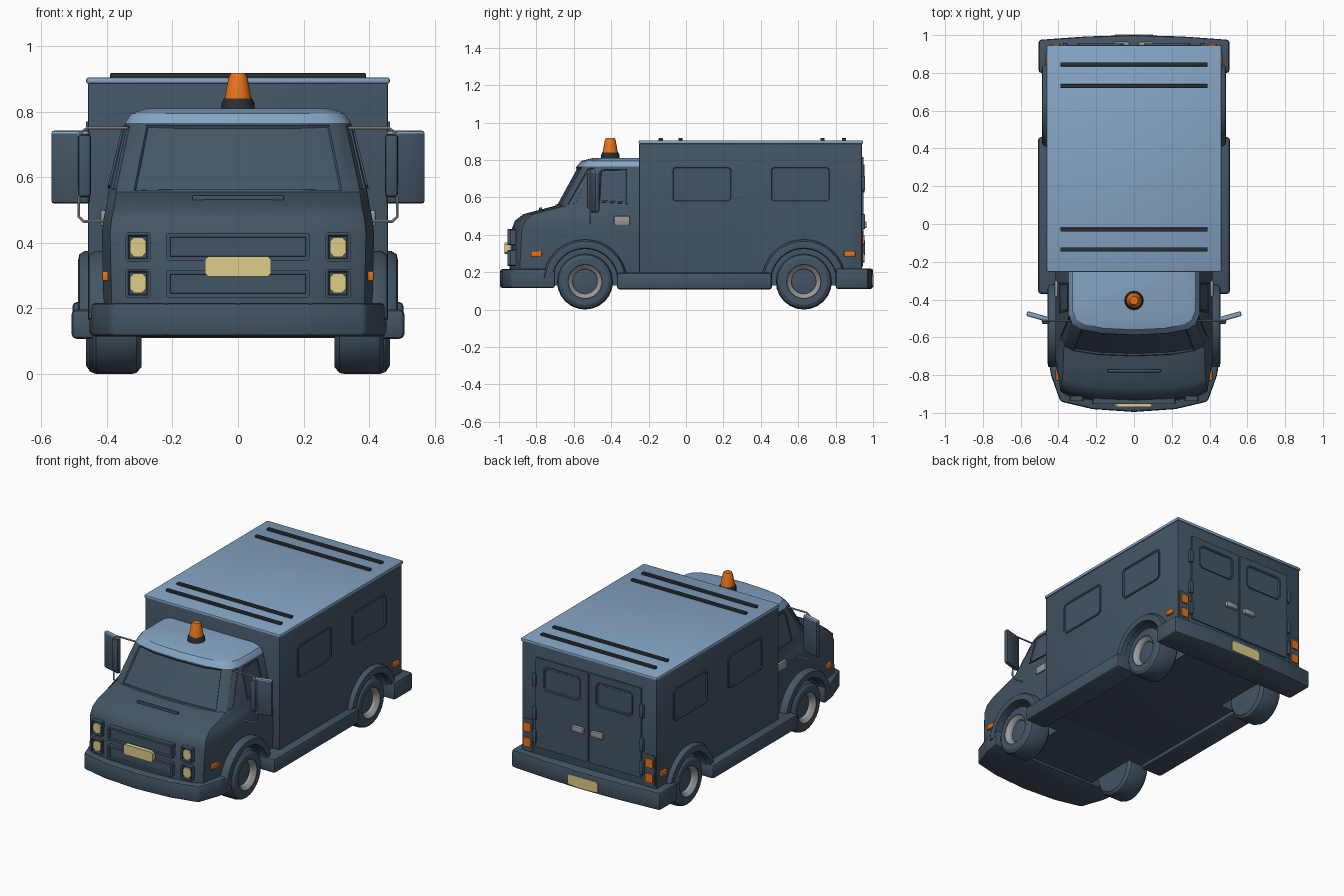
import bpy, bmesh, math
from mathutils import Vector, Matrix

if "Cube" in bpy.data.objects:
    bpy.data.objects.remove(bpy.data.objects["Cube"])


def material(name, col):
    m = bpy.data.materials.new(name)
    m.diffuse_color = (*col, 1)
    m.use_nodes = True
    m.node_tree.nodes["Principled BSDF"].inputs["Base Color"].default_value = m.diffuse_color
    return m


DARK = material("dark_slate", (0.056, 0.090, 0.128))
LIGHT = material("light_blue", (0.235, 0.375, 0.55))
ORANGE = material("orange", (0.80, 0.17, 0.01))
CREAM = material("cream", (0.73, 0.61, 0.25))
GREY = material("grey", (0.32, 0.32, 0.32))
BLACK = material("charcoal", (0.022, 0.028, 0.034))


def finish(name, bm, *mats):
    bmesh.ops.recalc_face_normals(bm, faces=bm.faces)
    me = bpy.data.meshes.new(name)
    bm.to_mesh(me)
    bm.free()
    for m in mats:
        me.materials.append(m)
    ob = bpy.data.objects.new(name, me)
    bpy.context.collection.objects.link(ob)
    return ob


def bevel(bm, edges, w, seg=2):
    if w:
        bmesh.ops.bevel(bm, geom=list(edges), offset=w, segments=seg, affect='EDGES', profile=0.5)


def box(name, lo, hi, mat, w=0.0, turn=0.0):
    bm = bmesh.new()
    lo, hi = Vector(lo), Vector(hi)
    bmesh.ops.create_cube(bm, size=1, matrix=Matrix.Translation((lo + hi) / 2)
                          @ Matrix.Rotation(turn, 4, 'Z') @ Matrix.Diagonal((*(hi - lo), 1)))
    bevel(bm, bm.edges, w)
    return finish(name, bm, mat)


def slab(name, pts, z0, z1, mat, w):
    bm = bmesh.new()
    f = bm.faces.new([bm.verts.new((x, y, z0)) for x, y in pts])
    r = bmesh.ops.extrude_face_region(bm, geom=[f])
    for v in r['geom']:
        if isinstance(v, bmesh.types.BMVert):
            v.co.z = z1
    bevel(bm, bm.edges, w)
    return finish(name, bm, mat)


def rect(o, u, v, w, h, c=0.015):
    # chamfered rectangle, u x v points outward
    o, u, v = Vector(o), Vector(u), Vector(v)
    a, b = w / 2, h / 2
    pts = [(-a + c, -b), (a - c, -b), (a, -b + c), (a, b - c),
           (a - c, b), (-a + c, b), (-a, b - c), (-a, -b + c)]
    return [o + u * p + v * q for p, q in pts]


def plate(name, pts, thick, mat, frame=0.0, depth=0.7):
    # raised plate; with a frame width its middle is sunk back in
    bm = bmesh.new()
    f = bm.faces.new([bm.verts.new(p) for p in pts])
    f.normal_update()
    n = f.normal.copy()
    top = bmesh.ops.extrude_face_region(bm, geom=[f])['geom']
    bmesh.ops.translate(bm, vec=n * thick, verts=[v for v in top if isinstance(v, bmesh.types.BMVert)])
    if frame:
        face = [g for g in top if isinstance(g, bmesh.types.BMFace)]
        bmesh.ops.inset_region(bm, faces=face, thickness=frame)
        bmesh.ops.inset_region(bm, faces=face, thickness=0.004)
        bmesh.ops.translate(bm, vec=-n * thick * depth, verts=list(face[0].verts))
    return finish(name, bm, mat)


def lathe(name, prof, origin, axis, mats, rule=None, n=24):
    # prof holds (distance along axis, radius)
    bm = bmesh.new()
    rings = []
    for d, r in prof:
        ring = []
        for i in range(n):
            a = 2 * math.pi * i / n
            p, q = r * math.cos(a), r * math.sin(a)
            ring.append(bm.verts.new(Vector((d, p, q) if axis == 'X' else (p, q, d)) + Vector(origin)))
        rings.append(ring)
    for k in range(len(rings) - 1):
        for i in range(n):
            j = (i + 1) % n
            f = bm.faces.new((rings[k][i], rings[k][j], rings[k + 1][j], rings[k + 1][i]))
            f.material_index = rule(k) if rule else 0
    bm.faces.new(rings[0])
    bm.faces.new(rings[-1])
    return finish(name, bm, *mats)


def tube(name, pts, r, mat):
    cu = bpy.data.curves.new(name, 'CURVE')
    cu.dimensions = '3D'
    cu.bevel_depth, cu.bevel_resolution = r, 1
    cu.use_fill_caps = True
    sp = cu.splines.new('POLY')
    sp.points.add(len(pts) - 1)
    for p, q in zip(sp.points, pts):
        p.co = (*q, 1)
    cu.materials.append(mat)
    bpy.context.collection.objects.link(bpy.data.objects.new(name, cu))


# cab: horizontal rings (height, front y, half width, front corner length)
levels = [(.13, -.935, .40, .20), (.20, -.945, .41, .20), (.43, -.932, .415, .20), (.475, -.915, .41, .19),
          (.51, -.87, .402, .17), (.555, -.70, .395, .11), (.765, -.585, .345, .11),
          (.795, -.56, .325, .10), (.81, -.50, .28, .10)]
bm = bmesh.new()
rings = []
for z, yf, hw, t in levels:
    half = [(.5 * hw, yf + .008), (.82 * hw, yf + .03), (.94 * hw, yf + .055), (hw, yf + t), (hw, -.24)]
    pts = [(-x, y) for x, y in reversed(half)] + [(0, yf)] + half
    rings.append([bm.verts.new((x, y, z)) for x, y in pts])
glass, quarter = [], []
for k in range(len(rings) - 1):
    a, b = rings[k], rings[k + 1]
    for i in range(11):
        j = (i + 1) % 11
        f = bm.faces.new((a[i], a[j], b[j], b[i]))
        f.material_index = 1 if k >= 6 else 0
        if k == 5 and 3 <= i <= 6:
            glass.append(f)
        if k == 5 and i in (1, 8):
            quarter.append(f)
bm.faces.new(rings[0])
bm.faces.new(rings[-1]).material_index = 1
bmesh.ops.recalc_face_normals(bm, faces=bm.faces)
bmesh.ops.inset_region(bm, faces=glass, thickness=.008)
bmesh.ops.inset_region(bm, faces=glass, thickness=.006, depth=-.008)
for f in quarter:
    bmesh.ops.inset_region(bm, faces=[f], thickness=.014)
    bmesh.ops.inset_region(bm, faces=[f], thickness=.004, depth=-.005)
cab = finish("cab", bm, DARK, LIGHT)

# cargo box and roof
cargo = box("cargo_box", (-.457, -.25, .13), (.457, .94, .89), DARK, .006)
box("cargo_roof", (-.463, -.253, .885), (.463, .946, .905), LIGHT, .007)
for y in (-.135, -.03, .73, .845):
    box("roof_bar", (-.39, y - .011, .90), (.39, y + .011, .918), BLACK, .004)

# wheel arches cut, wheels and flares
for wy, out, fl, base in ((-.54, .445, .458, .37), (.63, .463, .488, .43)):
    for s in (-1, 1):
        cutter = lathe("arch_cutter", [(s * .27, .175), (s * .62, .175)], (0, wy, .15), 'X', [DARK])
        cutter.hide_render = True
        for body in (cab, cargo):
            mod = body.modifiers.new("arch", 'BOOLEAN')
            mod.operation, mod.solver, mod.object = 'DIFFERENCE', 'EXACT', cutter
            dg = bpy.context.evaluated_depsgraph_get()
            me = bpy.data.meshes.new_from_object(body.evaluated_get(dg))
            body.modifiers.clear()
            body.data = me
        bpy.data.objects.remove(cutter)
        prof = [(-.15, .10), (-.15, .13), (-.135, .147), (-.12, .15), (-.03, .15), (-.012, .143), (0, .125),
                (0, .092), (-.004, .088), (-.02, .07), (-.035, .066), (-.03, .03)]
        lathe("wheel", [(s * d, r) for d, r in prof], (s * out, wy, .15), 'X', [DARK, GREY],
              lambda k: 1 if k in (8, 9) else 0)
        # flare: profile swept around the arch
        bm = bmesh.new()
        sec = [(base, .225), (fl - .02, .225), (fl - .004, .215), (fl, .195), (fl - .004, .178), (base, .174)]
        arcs = []
        for i in range(17):
            a = math.radians(5 + 170 * i / 16)
            arcs.append([bm.verts.new((s * x, wy + r * math.cos(a), .15 + r * math.sin(a))) for x, r in sec])
        for p, q in zip(arcs, arcs[1:]):
            for i in range(6):
                j = (i + 1) % 6
                bm.faces.new((p[i], p[j], q[j], q[i]))
        bm.faces.new(arcs[0])
        bm.faces.new(arcs[-1])
        finish("wheel_flare", bm, DARK)

# bumpers
front = [(.455, -.70), (.44, -.80), (.39, -.94), (.22, -.98), (0, -.995)]
slab("front_bumper", front + [(-x, y) for x, y in reversed(front[:-1])], .115, .217, DARK, .014)
rear = [(.505, .80), (.505, .975), (.25, .993), (0, 1.0)]
slab("rear_bumper", rear + [(-x, y) for x, y in reversed(rear[:-1])], .11, .22, DARK, .014)
plate("rear_plate", rect((0, .996, .155), (-1, 0, 0), (0, 0, 1), .2, .065, .01), .006, CREAM)

# grille, front plate, bonnet vent
X, Y, Z = (1, 0, 0), (0, 1, 0), (0, 0, 1)
for z in (.388, .275):
    plate("grille", rect((0, -.92, z), X, Z, .44, .085, .006), .034, DARK, .014, .35)
plate("front_plate", rect((0, -.945, .328), X, Z, .2, .062, .01), .025, CREAM)
box("bonnet_vent", (-.14, -.785, .528), (.14, -.77, .546), DARK, .004)

# beacon
lathe("beacon_base", [(.80, .05), (.825, .05), (.84, .043)], (0, -.405, 0), 'Z', [BLACK], n=16)
lathe("beacon", [(.84, .041), (.905, .029), (.918, .022)], (0, -.405, 0), 'Z', [ORANGE], n=16)

for s in (-1, 1):
    u = (0, s, 0)
    # side skirt
    x0, x1 = sorted((s * .36, s * .508))
    box("side_skirt", (x0, -.37, .107), (x1, .46, .197), DARK, .016)
    # cargo side windows
    for y in (.085, .612):
        plate("side_window", rect((s * .456, y, .67), u, Z, .33, .2, .018), .008, DARK, .01)
    # cab door window, following the slope of the cab side
    pts = [(s * (.395 - (z - .555) * .238), y, z) for y, z in
           ((-.47, .575), (-.31, .565), (-.31, .755), (-.45, .755), (-.465, .74))]
    plate("door_window", pts if s > 0 else pts[::-1], .006, DARK, .01)
    x0, x1 = sorted((s * .40, s * .42))
    box("door_handle", (x0, -.385, .452), (x1, -.30, .5), GREY, .005)
    # marker lights
    for x, y in ((.403, -.80), (.458, .875)):
        box("marker_light", (s * x - .012, y - .03, .283), (s * x + .012, y + .03, .314), ORANGE, .006)
    # headlights
    for z in (.387, .277):
        plate("headlight_housing", rect((s * .305, -.91, z), X, Z, .075, .088, .005), .028, DARK, .008, .5)
        plate("headlight", rect((s * .305, -.925, z), X, Z, .05, .06, .013), .009, CREAM)
    # mirrors and arm
    m = box("mirror", (s * .51 - .06, -.503, .52), (s * .51 + .06, -.477, .742), DARK, .008, s * .28)
    m.data.materials.append(LIGHT)
    for f in m.data.polygons:
        if f.normal.z > .3 or f.center.z > .732:
            f.material_index = 1
    box("mirror_inner", (s * .468 - .02, -.53, .54), (s * .468 + .02, -.508, .73), DARK, .01)
    tube("mirror_arm", [(s * .335, -.512, .75), (s * .46, -.512, .75), (s * .483, -.512, .735),
                        (s * .486, -.512, .48), (s * .47, -.512, .465), (s * .39, -.512, .465)], .005, GREY)
    # rear doors, windows, handles, hinges and tail lights
    R = (-1, 0, 0)
    plate("rear_door", rect((s * .181, .938, .54), R, Z, .355, .55, .006), .01, DARK)
    plate("rear_window", rect((s * .178, .947, .70), R, Z, .25, .15, .018), .008, DARK, .01)
    box("rear_handle", (s * .065 - .04, .94, .435), (s * .065 + .04, .966, .47), GREY, .006)
    for z in (.675, .47, .33):
        box("hinge", (s * .365 - .012, .935, z - .04), (s * .365 + .012, .958, z + .04), DARK, .004)
    plate("tail_light_housing", rect((s * .415, .938, .325), R, Z, .07, .19, .006), .008, DARK)
    for z in (.372, .28):
        plate("tail_light", rect((s * .415, .945, z), R, Z, .05, .055, .006), .009, ORANGE)

# smooth shading with sharp edges kept
bpy.ops.object.select_all(action='SELECT')
bpy.context.view_layer.objects.active = cab
bpy.ops.object.convert(target='MESH')
bpy.ops.object.shade_smooth_by_angle(angle=math.radians(32))
